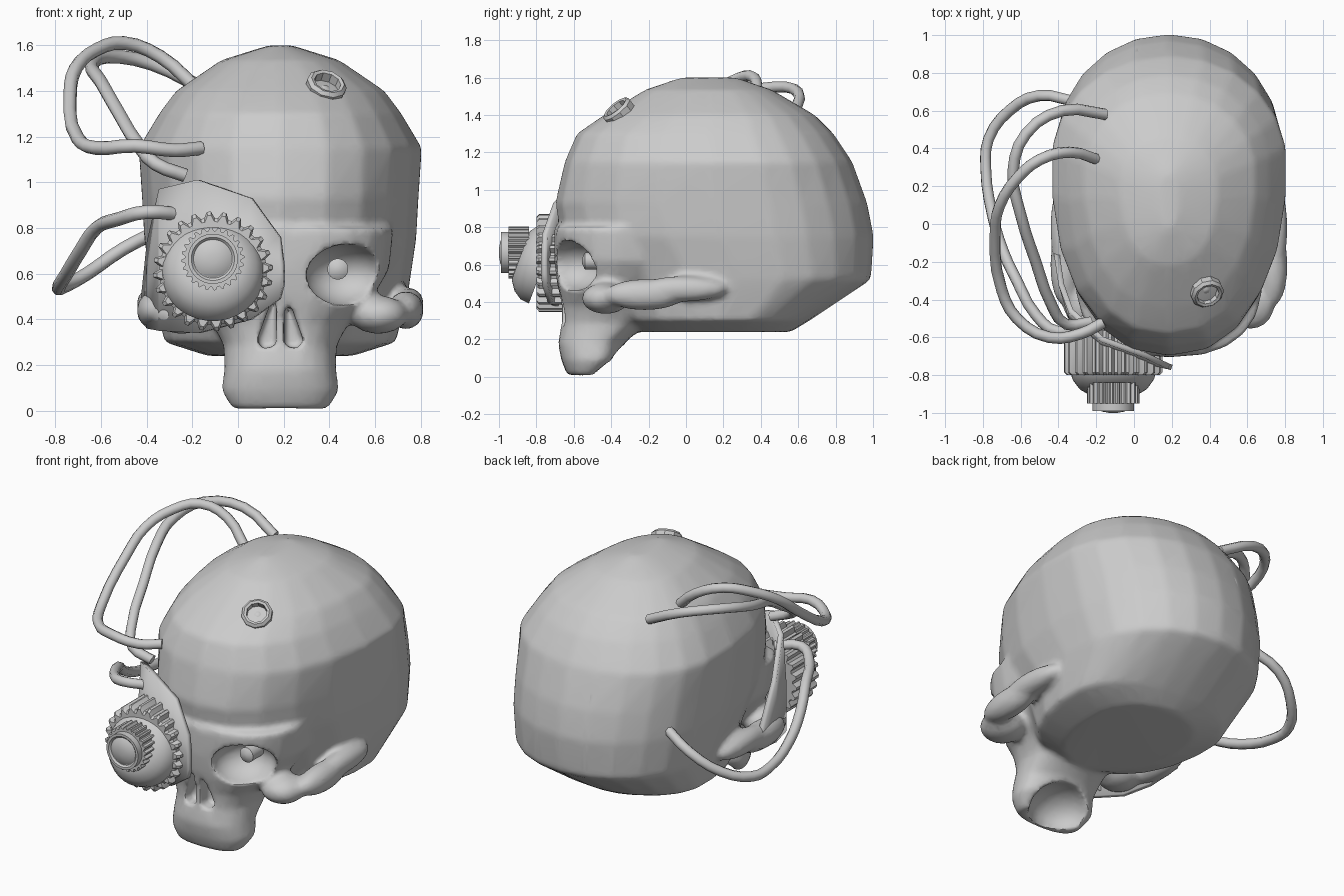
import bpy, bmesh, math
from mathutils import Vector, Matrix

if "Cube" in bpy.data.objects:
    bpy.data.objects.remove(bpy.data.objects["Cube"])

CX = 0.185  # skull mid-plane


def finish(name, bm, angle=40):
    bmesh.ops.recalc_face_normals(bm, faces=bm.faces)
    me = bpy.data.meshes.new(name)
    bm.to_mesh(me)
    bm.free()
    ob = bpy.data.objects.new(name, me)
    bpy.context.collection.objects.link(ob)
    smooth(ob, angle)
    return ob


def smooth(ob, angle):
    bpy.ops.object.select_all(action='DESELECT')
    ob.select_set(True)
    bpy.context.view_layer.objects.active = ob
    bpy.ops.object.shade_smooth_by_angle(angle=math.radians(angle))


def loft(bm, rings, closed=False):
    vs = [[bm.verts.new(p) for p in r] for r in rings]
    n = len(vs[0])
    pairs = list(zip(vs, vs[1:])) + ([(vs[-1], vs[0])] if closed else [])
    for a, b in pairs:
        for i in range(n):
            j = (i + 1) % n
            bm.faces.new((a[i], a[j], b[j], b[i]))
    if not closed:
        bm.faces.new(vs[0])
        bm.faces.new(vs[-1])


def oval(z, yf, yb, hw, power, mid, n=22):
    """Egg-shaped ring, widest at a fraction of its depth."""
    ym, pts = yf + mid * (yb - yf), []
    for i in range(n):
        a = math.tau * i / n - math.pi / 2
        c, s = math.cos(a), math.sin(a)
        p = 2 / (power if s < 0 else 2.05)
        x = hw * math.copysign(abs(c) ** p, c)
        y = math.copysign(abs(s) ** p, s) * ((ym - yf) if s < 0 else (yb - ym))
        pts.append((CX + x, ym + y, z))
    return pts


def blob(bm, loc, r):
    m = Matrix.Translation(loc) @ Matrix.Diagonal((*r, 1))
    bmesh.ops.create_icosphere(bm, subdivisions=3, radius=1, matrix=m)


def lathe(name, profile, n, loc, axis, teeth=0.0, closed=False, angle=40):
    """Turned part along an axis; teeth gives the depth of gear notches."""
    q = Vector(axis).to_track_quat('Z', 'Y')
    rings = []
    for r, h in profile:
        ring = []
        for i in range(n):
            a = math.tau * (i + 0.5) / n
            k = r - (teeth if teeth and i % 4 > 1 else 0)
            ring.append(Vector(loc) + q @ Vector((k * math.cos(a), k * math.sin(a), h)))
        rings.append(ring)
    bm = bmesh.new()
    loft(bm, rings, closed)
    return finish(name, bm, angle)


# Skull mass: braincase, upper jaw, cheekbones
cranium = [(0.24, -0.25, 0.56, 0.32), (0.30, -0.35, 0.66, 0.51), (0.52, -0.48, 0.99, 0.565),
           (0.75, -0.67, 1.005, 0.60), (0.93, -0.70, 0.97, 0.61), (1.15, -0.65, 0.89, 0.625),
           (1.30, -0.585, 0.79, 0.535), (1.40, -0.44, 0.69, 0.46), (1.535, -0.22, 0.46, 0.26),
           (1.60, -0.03, 0.27, 0.05)]
face = [(0.008, -0.635, -0.46, 0.21), (0.09, -0.668, -0.36, 0.26), (0.18, -0.685, -0.33, 0.245),
        (0.29, -0.665, -0.20, 0.25), (0.38, -0.665, -0.10, 0.30), (0.50, -0.69, -0.10, 0.41),
        (0.62, -0.705, 0.0, 0.48), (0.80, -0.705, 0.0, 0.50)]
bm = bmesh.new()
loft(bm, [oval(*lv, 2.3, 0.63) for lv in cranium])
loft(bm, [oval(*lv, 2.5, 0.62) for lv in face])
for s in (-1, 1):
    blob(bm, (CX + s * 0.43, -0.43, 0.42), (0.13, 0.13, 0.085))
    blob(bm, (CX + s * 0.55, -0.22, 0.44), (0.08, 0.22, 0.085))
    blob(bm, (CX + s * 0.56, -0.02, 0.47), (0.07, 0.24, 0.07))
skull = finish("skull", bm)

# Cutter: eye sockets, nose opening with septum, hollow palate
bm = bmesh.new()
for s in (-1, 1):
    blob(bm, (CX + s * 0.29, -0.62, 0.595), (0.185, 0.19, 0.135))
    tri = [(0.018, 0.50), (0.032, 0.50), (0.10, 0.31), (0.08, 0.27), (0.018, 0.285)]
    loft(bm, [[(CX + s * x, y, z) for x, z in tri] for y in (-0.8, -0.57)])
blob(bm, (CX, -0.42, 0.03), (0.19, 0.19, 0.15))
cutter = finish("skull_cutter", bm)
cutter.hide_render = True


def remesh(size, steps):
    m = skull.modifiers.new("remesh", 'REMESH')
    m.mode, m.voxel_size = 'VOXEL', size
    m = skull.modifiers.new("soften", 'SMOOTH')
    m.factor, m.iterations = 0.5, steps


remesh(0.016, 6)
m = skull.modifiers.new("cut", 'BOOLEAN')
m.operation, m.object, m.solver = 'DIFFERENCE', cutter, 'EXACT'
remesh(0.014, 4)
skull.modifiers.new("reduce", 'DECIMATE').ratio = 0.15
skull.data = bpy.data.meshes.new_from_object(
    skull.evaluated_get(bpy.context.evaluated_depsgraph_get()))
skull.modifiers.clear()
bpy.data.objects.remove(cutter)
smooth(skull, 45)

# Curved plate over one side of the face: x, y, top, bottom
cols = [(-0.415, -0.12, 0.45, 0.40), (-0.385, -0.32, 0.74, 0.36), (-0.335, -0.49, 0.97, 0.35),
        (-0.17, -0.64, 1.01, 0.34), (0.06, -0.725, 0.93, 0.40), (0.185, -0.755, 0.76, 0.49),
        (0.20, -0.76, 0.64, 0.55)]
bm = bmesh.new()
rows = [[bm.verts.new((x, y + (0.03 if z > 0.9 else 0), z))
         for z in (b, (t + b) / 2, t)] for x, y, t, b in cols]
for a, b in zip(rows, rows[1:]):
    for i in range(2):
        bm.faces.new((a[i], b[i], b[i + 1], a[i + 1]))
plate = finish("face_plate", bm, 30)
m = plate.modifiers.new("thickness", 'SOLIDIFY')
m.thickness, m.offset = 0.03, 0

# Geared eyepiece
front = (0, -1, 0)
lathe("large_gear", [(0.262, 0), (0.262, 0.22), (0.245, 0.235)], 96,
      (-0.11, -0.565, 0.61), front, teeth=0.027, angle=30)
lathe("eyepiece_dome", [(0.225, -0.02), (0.22, 0.03), (0.19, 0.075), (0.14, 0.11), (0.06, 0.12)], 32,
      (-0.11, -0.78, 0.61), (0, -0.12, 0.045))
lathe("small_gear", [(0.138, 0), (0.138, 0.11)], 96,
      (-0.11, -0.84, 0.665), front, teeth=0.015, angle=30)
lathe("lens_barrel", [(0.11, 0), (0.11, 0.07), (0.095, 0.07), (0.085, 0.06)], 28,
      (-0.11, -0.92, 0.665), front, angle=30)
lathe("lens", [(0.085, 0), (0.082, 0.06), (0.06, 0.073), (0.02, 0.08)], 24,
      (-0.11, -0.92, 0.665), front)

# Small mechanical eye
lathe("small_eye", [(0.046, 0), (0.046, 0.11), (0.038, 0.115), (0.015, 0.125)], 20,
      (0.437, -0.43, 0.62), front)

# Tilted port on the forehead, with its pin
axis = (0.28, -0.62, 0.75)
lathe("port_ring", [(0.085, 0), (0.09, 0.09), (0.075, 0.105), (0.06, 0.10), (0.055, 0)], 10,
      (0.365, -0.315, 1.365), axis, closed=True, angle=30)
lathe("port_pin", [(0.028, 0), (0.028, 0.06), (0.015, 0.07)], 8,
      (0.365, -0.315, 1.365), axis)

# Cables looping from the forehead to the back of the head
cables = {
    "upper_cable": [(-0.16, -0.52, 1.15), (-0.28, -0.58, 1.14), (-0.45, -0.60, 1.16),
                    (-0.62, -0.50, 1.15), (-0.70, -0.35, 1.19), (-0.735, -0.05, 1.38),
                    (-0.71, 0.10, 1.50), (-0.62, 0.24, 1.58), (-0.50, 0.34, 1.61),
                    (-0.34, 0.38, 1.55), (-0.19, 0.34, 1.42)],
    "middle_cable": [(-0.23, -0.52, 1.03), (-0.36, -0.53, 1.08), (-0.44, -0.42, 1.17),
                     (-0.52, -0.20, 1.30), (-0.60, 0.05, 1.44), (-0.64, 0.28, 1.51),
                     (-0.57, 0.48, 1.55), (-0.38, 0.60, 1.52), (-0.15, 0.58, 1.41)],
    "lower_cable": [(-0.26, -0.51, 0.86), (-0.40, -0.57, 0.87), (-0.52, -0.48, 0.84),
                    (-0.62, -0.30, 0.80), (-0.69, -0.15, 0.70), (-0.75, 0.05, 0.60),
                    (-0.785, 0.30, 0.54), (-0.77, 0.45, 0.54), (-0.66, 0.60, 0.60),
                    (-0.50, 0.68, 0.71), (-0.32, 0.65, 0.80)],
}
for name, pts in cables.items():
    cu = bpy.data.curves.new(name, 'CURVE')
    cu.dimensions = '3D'
    cu.bevel_depth, cu.bevel_resolution, cu.use_fill_caps = 0.03, 2, True
    cu.resolution_u = 3
    sp = cu.splines.new('BEZIER')
    sp.bezier_points.add(len(pts) - 1)
    for p, co in zip(sp.bezier_points, pts):
        p.co = co
        p.handle_left_type = p.handle_right_type = 'AUTO'
    bpy.context.collection.objects.link(bpy.data.objects.new(name, cu))
